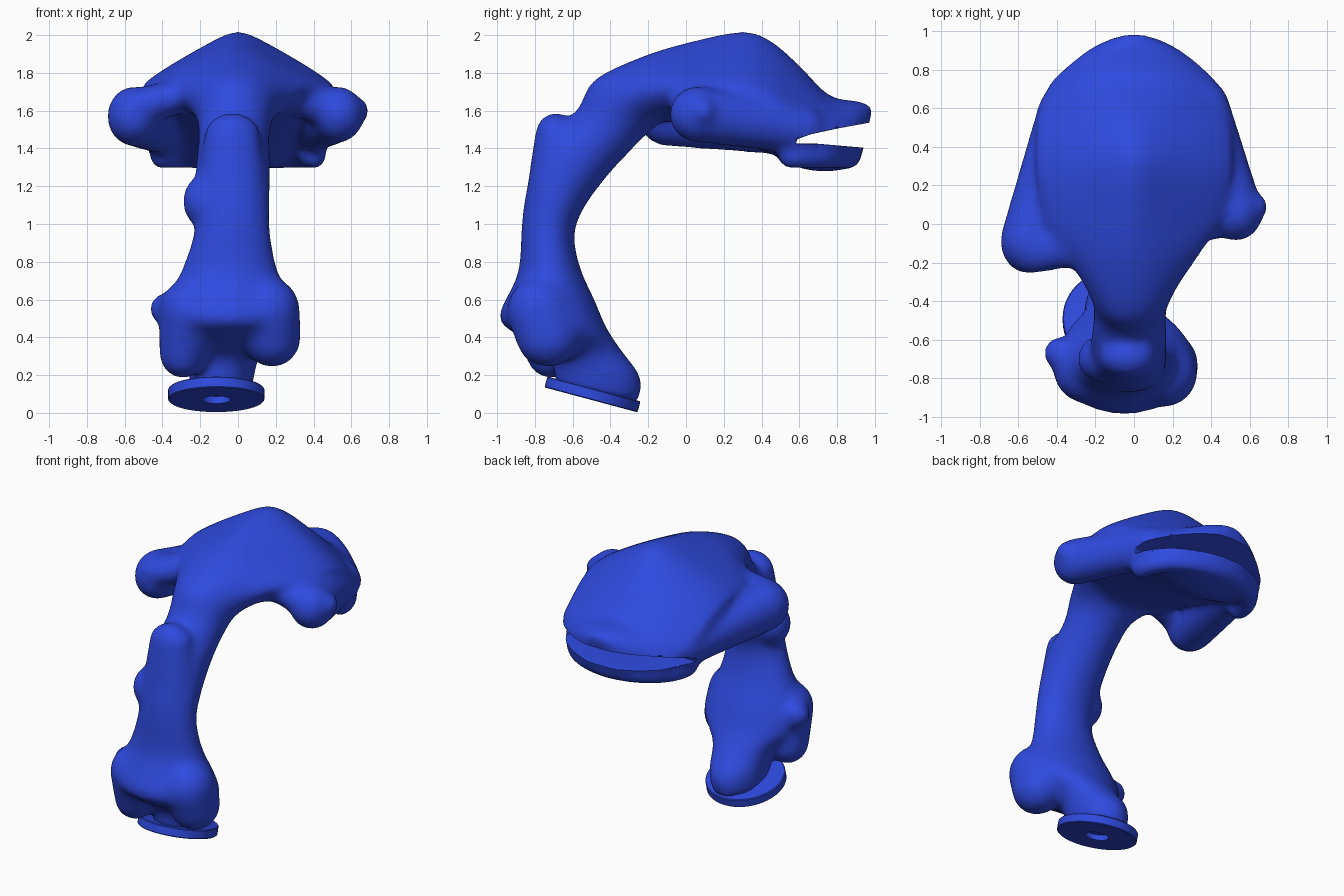
import bpy, bmesh
from math import cos, sin, pi, radians
from mathutils import Vector, Matrix

cube = bpy.data.objects.get("Cube")
if cube:
    bpy.data.objects.remove(cube, do_unlink=True)

blue = bpy.data.materials.new("cobalt_blue")
blue.use_nodes = True
blue.diffuse_color = (0.028, 0.068, 0.73, 1)
blue.node_tree.nodes["Principled BSDF"].inputs["Base Color"].default_value = blue.diffuse_color


def make_object(name, bm):
    bmesh.ops.recalc_face_normals(bm, faces=bm.faces)
    mesh = bpy.data.meshes.new(name)
    bm.to_mesh(mesh)
    bm.free()
    mesh.materials.append(blue)
    obj = bpy.data.objects.new(name, mesh)
    bpy.context.collection.objects.link(obj)
    return obj


def finish(obj, angle):
    """Apply the modifiers and shade smooth."""
    bpy.ops.object.select_all(action='DESELECT')
    obj.select_set(True)
    bpy.context.view_layer.objects.active = obj
    bpy.ops.object.convert(target='MESH')
    bpy.ops.object.shade_smooth_by_angle(angle=radians(angle))


def skin(bm, rings):
    """Bridge rings of points into a closed tube."""
    rows = [[bm.verts.new(p) for p in ring] for ring in rings]
    n = len(rows[0])
    for a, b in zip(rows, rows[1:]):
        for i in range(n):
            j = (i + 1) % n
            bm.faces.new((a[i], a[j], b[j], b[i]))
    bm.faces.new(rows[0])
    bm.faces.new(rows[-1])


def catmull(rows, steps):
    """Smooth interpolation through rows of numbers."""
    v = [Vector(r) for r in rows]
    v = [v[0]] + v + [v[-1]]
    out = []
    for a, b, c, d in zip(v, v[1:], v[2:], v[3:]):
        for k in range(steps):
            t = k / steps
            out.append(b + (c - a) * t / 2 + (a * 2 - b * 5 + c * 4 - d) * t * t / 2
                       + (b * 3 - a - c * 3 + d) * t ** 3 / 2)
    return out + [v[-1]]


def section(s, n=32):
    """Oval ring from an outer and inner point, a side range and a crown pinch."""
    oy, oz, iy, iz, x0, x1, pinch = s
    ring = []
    for k in range(n):
        c, h = cos(2 * pi * k / n), sin(2 * pi * k / n)
        wide = c * (x1 - x0) / 2 * (1 - pinch * max(h, 0))
        ring.append(((x0 + x1) / 2 + wide, (oy + iy) / 2 + (oy - iy) / 2 * h,
                     (oz + iz) / 2 + (oz - iz) / 2 * h))
    return ring


def blob(bm, centre, radii):
    m = Matrix.Translation(centre) @ Matrix.Diagonal((*radii, 1))
    bmesh.ops.create_uvsphere(bm, u_segments=24, v_segments=16, radius=1, matrix=m)


def limb(bm, a, ra, b, rb, steps=12):
    """Overlapping blobs running from a to b."""
    a, b, ra, rb = map(Vector, (a, b, ra, rb))
    for k in range(steps + 1):
        blob(bm, a.lerp(b, k / steps), ra.lerp(rb, k / steps))


# Foot, curved neck and head: outer y z, inner y z, side range, pinch
sections = [
    (-.70, .15, -.25, .05, -.26, .07, 0),
    (-.70, .23, -.24, .19, -.26, .09, 0),
    (-.74, .31, -.34, .33, -.28, .13, 0),
    (-.89, .41, -.42, .45, -.38, .28, 0),
    (-.99, .51, -.48, .59, -.40, .30, 0),
    (-.89, .74, -.56, .77, -.30, .21, 0),
    (-.87, 1.0, -.59, .95, -.23, .17, 0),
    (-.84, 1.2, -.53, 1.10, -.23, .17, 0),
    (-.76, 1.43, -.41, 1.26, -.22, .17, 0),
    (-.58, 1.60, -.30, 1.38, -.21, .17, 0),
    (-.49, 1.76, -.20, 1.48, -.24, .21, .1),
    (-.25, 1.88, -.12, 1.54, -.35, .33, .35),
    (.00, 1.96, .00, 1.52, -.46, .44, .6),
    (.30, 2.02, .22, 1.45, -.51, .51, .65),
    (.45, 1.97, .45, 1.37, -.51, .51, .6),
    (.60, 1.84, .62, 1.29, -.49, .48, .45),
    (.76, 1.68, .78, 1.28, -.41, .41, .15),
    (.92, 1.65, .87, 1.30, -.25, .25, 0),
    (.99, 1.62, .92, 1.32, -.11, .11, 0),
]
bm = bmesh.new()
skin(bm, [section(s) for s in catmull(sections, 5)])

# Side arms along the head, each with a web joining it to the crown
limb(bm, (-.55, -.09, 1.57), (.145, .17, .16), (-.38, .57, 1.49), (.125, .14, .13))
limb(bm, (-.53, -.14, 1.62), (.10, .12, .10), (-.22, -.08, 1.70), (.10, .13, .09))
limb(bm, (.53, .06, 1.58), (.14, .15, .15), (.37, .62, 1.50), (.125, .12, .13))
limb(bm, (.50, .05, 1.60), (.10, .12, .10), (.24, .02, 1.69), (.10, .13, .09))
blob(bm, (.63, .09, 1.6), (.07, .07, .07))

# Rolled lower lip around the jaw
for k in range(41):
    a = pi * k / 40
    blob(bm, (.40 * cos(a), .55 + .31 * sin(a), 1.36), (.07, .065, .07))

# Lobes hanging around the ankle
limb(bm, (-.25, -.75, .54), (.17, .18, .17), (-.29, -.71, .32), (.13, .14, .14))
limb(bm, (.16, -.77, .54), (.17, .18, .18), (.18, -.73, .40), (.155, .17, .16))
blob(bm, (-.38, -.67, .55), (.09, .09, .09))

# Bumps on the neck
blob(bm, (-.18, -.70, 1.12), (.115, .12, .14))
limb(bm, (-.03, -.69, 1.47), (.15, .11, .12), (-.03, -.74, 1.2), (.17, .10, .12))
body = make_object("neck_and_head", bm)

remesh = body.modifiers.new("fuse", 'REMESH')
remesh.mode = 'VOXEL'
remesh.voxel_size = 0.02
relax = body.modifiers.new("relax", 'SMOOTH')
relax.factor = 0.5
relax.iterations = 20

# Mouth: an open wedge between the lips and a hollow behind it
bm = bmesh.new()
wedge = [(.58, 1.425), (.70, 1.425), (1.1, 1.39), (1.1, 1.56), (.80, 1.505), (.66, 1.475), (.59, 1.45)]
skin(bm, [[(x, y, z) for y, z in wedge] for x in (-.8, .8)])
mouth = make_object("mouth_cutter", bm)
bm = bmesh.new()
blob(bm, (0, .55, 1.46), (.36, .30, .05))
hollow = make_object("hollow_cutter", bm)
for cutter in (mouth, hollow):
    cutter.hide_render = True
    cut = body.modifiers.new(cutter.name, 'BOOLEAN')
    cut.operation = 'DIFFERENCE'
    cut.solver = 'EXACT'
    cut.object = cutter

# Soften the cut lips
soften = body.modifiers.new("soften_lips", 'SMOOTH')
soften.factor = 0.5
soften.iterations = 2
finish(body, 50)
for cutter in (mouth, hollow):
    bpy.data.objects.remove(cutter, do_unlink=True)

# Tilted base disc with a shallow socket underneath
bm = bmesh.new()
rim = [(.001, .03), (.25, .03), (.255, .025), (.255, -.025), (.25, -.03),
       (.075, -.03), (.075, .01), (.001, .01)]
place = Matrix.Translation((-.115, -.495, .098)) @ Matrix.Rotation(radians(-15), 4, 'X')
turn = [[place @ Vector((r * cos(2 * pi * k / 48), r * sin(2 * pi * k / 48), z))
         for k in range(48)] for r, z in rim]
skin(bm, turn)
disc = make_object("base_disc", bm)
finish(disc, 30)
